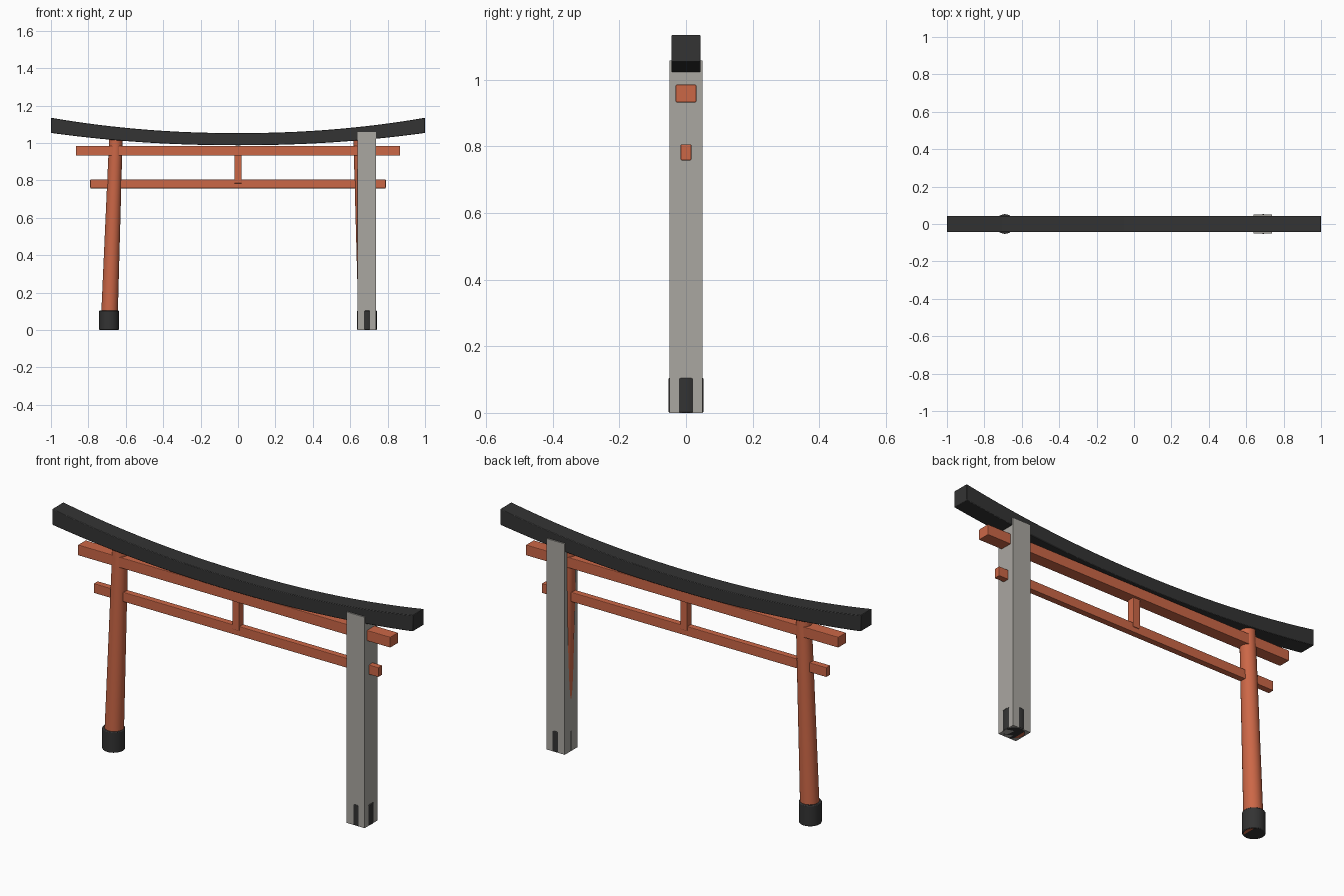
import bpy, bmesh, math
from mathutils import Vector

if "Cube" in bpy.data.objects:
    bpy.data.objects.remove(bpy.data.objects["Cube"])


def material(name, rgb):
    m = bpy.data.materials.new(name)
    m.diffuse_color = (*rgb, 1)
    m.use_nodes = True
    m.node_tree.nodes["Principled BSDF"].inputs["Base Color"].default_value = m.diffuse_color
    return m


ORANGE = material("vermilion", (0.60, 0.135, 0.062))
DARK = material("charcoal", (0.033, 0.033, 0.033))
GREY = material("stone grey", (0.40, 0.385, 0.355))


def finish(name, bm, mat, bevel=0, smooth=False):
    bmesh.ops.recalc_face_normals(bm, faces=bm.faces)
    me = bpy.data.meshes.new(name)
    bm.to_mesh(me)
    bm.free()
    me.materials.append(mat)
    ob = bpy.data.objects.new(name, me)
    bpy.context.collection.objects.link(ob)
    if bevel:
        b = ob.modifiers.new("bevel", "BEVEL")
        b.width, b.segments, b.limit_method = bevel, 2, "ANGLE"
        b.angle_limit = math.radians(40)
    if smooth:
        bpy.ops.object.select_all(action="DESELECT")
        ob.select_set(True)
        bpy.context.view_layer.objects.active = ob
        bpy.ops.object.shade_smooth_by_angle(angle=math.radians(35))
    return ob


def box(name, lo, hi, mat, bevel=0):
    bm = bmesh.new()
    bmesh.ops.create_cube(bm, size=1)
    lo, hi = Vector(lo), Vector(hi)
    for v in bm.verts:
        v.co = (lo + hi) / 2 + v.co * (hi - lo)
    return finish(name, bm, mat, bevel)


def post(name, a, b, r1, r2, mat, bevel=0):
    a, b = Vector(a), Vector(b)
    bm = bmesh.new()
    bmesh.ops.create_cone(bm, cap_ends=True, segments=32, radius1=r1, radius2=r2,
                          depth=(b - a).length)
    rot = (b - a).to_track_quat("Z", "Y")
    for v in bm.verts:
        v.co = (a + b) / 2 + rot @ v.co
    return finish(name, bm, mat, bevel, True)


# leaning pillars with dark foot sleeves
for side, s in (("left", -1), ("right", 1)):
    post(side + "_pillar", (s * 0.69, 0, 0.001), (s * 0.653, 0, 1.025), 0.045, 0.036, ORANGE)
    post(side + "_foot_sleeve", (s * 0.69, 0, 0), (s * 0.69, 0, 0.105), 0.0525, 0.0525, DARK, 0.004)

# square casing around the right pillar
box("right_pillar_casing", (0.638, -0.05, 0), (0.738, 0.05, 1.058), GREY)

# straight tie beams and centre strut
box("upper_tie_beam", (-0.867, -0.031, 0.932), (0.867, 0.031, 0.985), ORANGE, 0.003)
box("lower_tie_beam", (-0.79, -0.016, 0.758), (0.79, 0.016, 0.806), ORANGE, 0.003)
box("centre_strut", (-0.019, -0.019, 0.784), (0.019, 0.019, 0.94), ORANGE, 0.003)

# curved top lintel, swept upward toward both ends
bm = bmesh.new()
N, W = 32, 0.0435
rings = []
for i in range(N + 1):
    x = -1 + 2 * i / N
    t = abs(x) ** 2.1
    top, bottom = 1.053 + 0.082 * t, 0.988 + 0.066 * t
    rings.append([bm.verts.new((x, y, z)) for y, z in
                  ((-W, bottom), (W, bottom), (W, top), (-W, top))])
for p, q in zip(rings, rings[1:]):
    for k in range(4):
        bm.faces.new((p[k], p[(k + 1) % 4], q[(k + 1) % 4], q[k]))
bm.faces.new(rings[0])
bm.faces.new(rings[-1])
finish("top_lintel", bm, DARK, 0.003, True)
